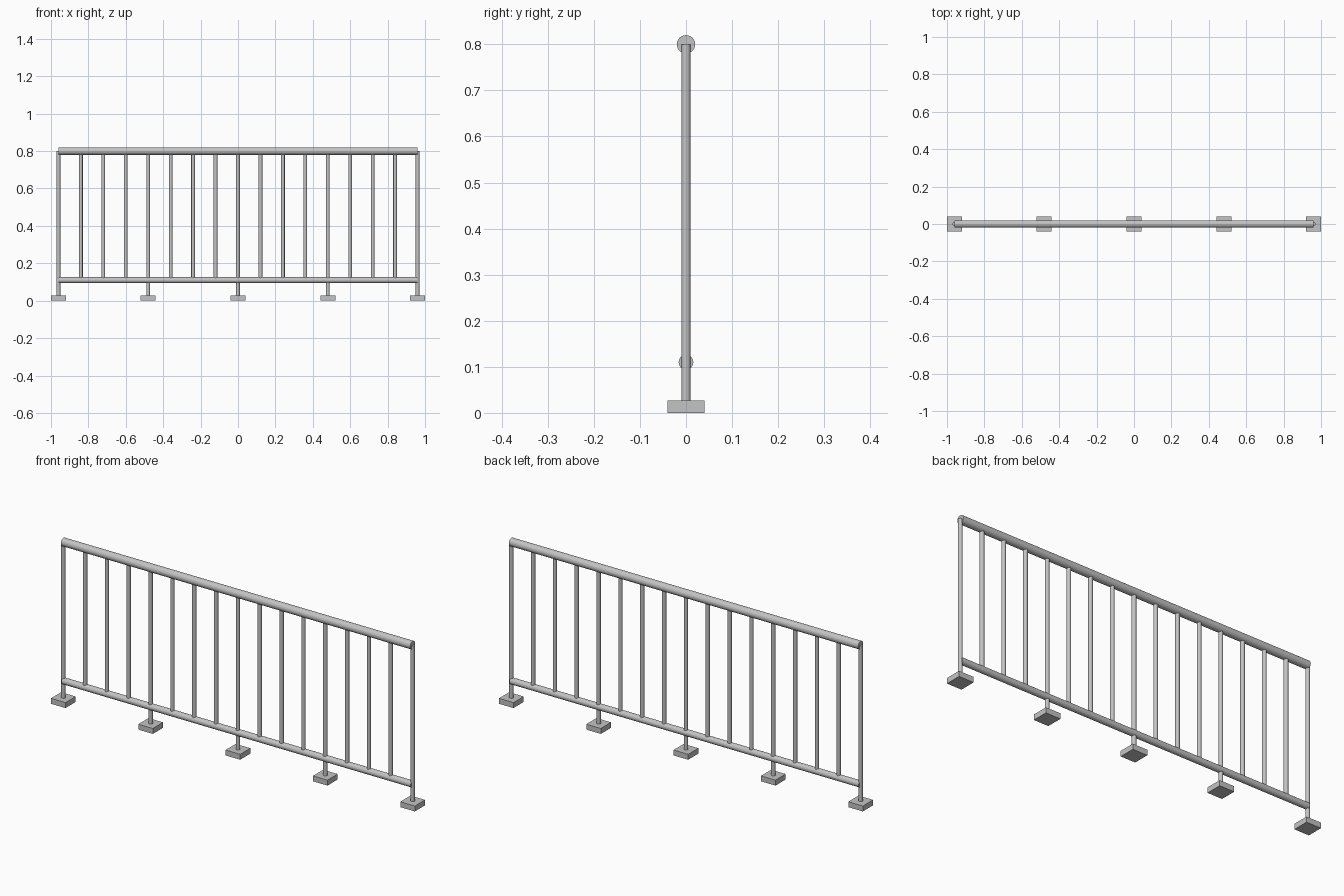
import bpy
import math

cube = bpy.data.objects.get("Cube")
if cube:
    bpy.data.objects.remove(cube, do_unlink=True)

HALF = 0.96          # rail half length
STEP = 0.12          # spacing of the bars
FOOT_H = 0.027
TOP_Z, LOW_Z = 0.80, 0.11

metal = bpy.data.materials.new("grey_metal")
metal.use_nodes = True
colour = (0.55, 0.55, 0.55, 1)
metal.diffuse_color = colour
metal.node_tree.nodes["Principled BSDF"].inputs["Base Color"].default_value = colour


def finish(name):
    ob = bpy.context.object
    ob.name = name
    ob.data.materials.append(metal)
    return ob


def tube(name, radius, length, location, rotation=(0, 0, 0)):
    bpy.ops.mesh.primitive_cylinder_add(vertices=24, radius=radius, depth=length,
                                        location=location, rotation=rotation)
    bpy.ops.object.shade_smooth_by_angle(angle=math.radians(35))
    return finish(name)


def upright(name, x, bottom):
    return tube(name, 0.01, TOP_Z - bottom, (x, 0, (TOP_Z + bottom) / 2))


# Horizontal rails
along_x = (0, math.pi / 2, 0)
tube("top_rail", 0.02, 2 * HALF, (0, 0, TOP_Z), along_x)
tube("lower_rail", 0.016, 2 * HALF, (0, 0, LOW_Z), along_x)

# Uprights: every fourth one is a post standing on a foot
for i in range(17):
    x = -HALF + i * STEP
    if i % 4 == 0:
        upright("post", x, FOOT_H)
        bpy.ops.mesh.primitive_cube_add(size=1, location=(x, 0, FOOT_H / 2))
        foot = finish("foot")
        foot.scale = (0.08, 0.08, FOOT_H)
    else:
        upright("baluster", x, LOW_Z)
